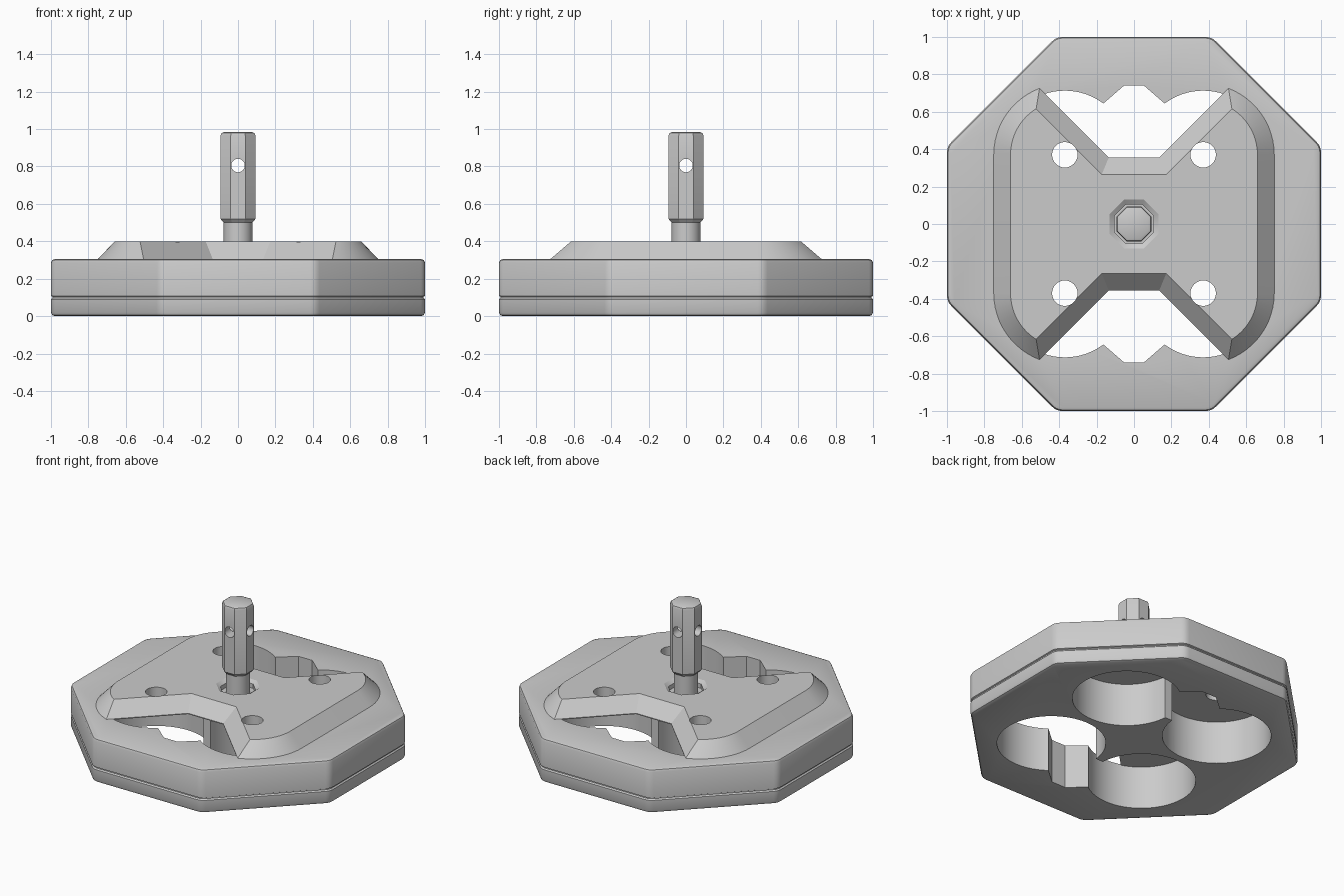
import bpy, bmesh
from math import sin, cos, asin, pi, sqrt, radians

cube = bpy.data.objects.get("Cube")
if cube:
    bpy.data.objects.remove(cube, do_unlink=True)

steel = bpy.data.materials.new("brushed_grey")
steel.use_nodes = True
GREY = (0.6, 0.6, 0.6, 1)
steel.diffuse_color = GREY
steel.node_tree.nodes["Principled BSDF"].inputs["Base Color"].default_value = GREY


def loft(name, rings):
    """Solid skinned through rings of (xy outline, z), all with equal point counts."""
    bm = bmesh.new()
    loops = [[bm.verts.new((x, y, z)) for x, y in outline] for outline, z in rings]
    n = len(loops[0])
    for low, high in zip(loops, loops[1:]):
        for i in range(n):
            j = (i + 1) % n
            bm.faces.new((low[i], low[j], high[j], high[i]))
    bm.faces.new(loops[0][::-1])
    bm.faces.new(loops[-1])
    bmesh.ops.recalc_face_normals(bm, faces=bm.faces)
    mesh = bpy.data.meshes.new(name)
    bm.to_mesh(mesh)
    bm.free()
    mesh.materials.append(steel)
    obj = bpy.data.objects.new(name, mesh)
    bpy.context.collection.objects.link(obj)
    return obj


def ring(r, n=48, cx=0, cy=0, turn=0.0):
    return [(cx + r * cos(turn + 2 * pi * i / n), cy + r * sin(turn + 2 * pi * i / n))
            for i in range(n)]


def octagon(apothem):
    return ring(apothem / cos(pi / 8), 8, turn=pi / 8)


def soft_octagon(apothem, soft=0.03):
    """Octagon whose corners are slightly rounded."""
    pts = octagon(apothem)
    out = []
    for i, p in enumerate(pts):
        ends = []
        for q in (pts[i - 1], pts[(i + 1) % 8]):
            f = soft / sqrt((q[0] - p[0]) ** 2 + (q[1] - p[1]) ** 2)
            ends.append((p[0] + (q[0] - p[0]) * f, p[1] + (q[1] - p[1]) * f))
        a, b = ends
        for t in (0, 0.33, 0.67, 1):
            out.append(tuple((1 - t) ** 2 * a[k] + 2 * t * (1 - t) * p[k] + t * t * b[k]
                             for k in (0, 1)))
    return out


def cut(obj, cutters):
    """Subtract and discard the cutters."""
    for c in cutters:
        c.hide_render = True
        mod = obj.modifiers.new("cut", "BOOLEAN")
        mod.operation, mod.solver, mod.object = "DIFFERENCE", "EXACT", c
        with bpy.context.temp_override(object=obj, active_object=obj):
            bpy.ops.object.modifier_apply(modifier=mod.name)
        bpy.data.objects.remove(c, do_unlink=True)


def finish(obj):
    bpy.ops.object.select_all(action="DESELECT")
    obj.select_set(True)
    bpy.context.view_layer.objects.active = obj
    bpy.ops.object.shade_smooth_by_angle(angle=radians(30))


C = 0.37           # centre of the bores on both axes
BODY_TOP = 0.305
PLATE_TOP = 0.398
SIGNS = [(sx, sy) for sx in (-1, 1) for sy in (-1, 1)]

# Octagonal body with softened rims and a fine seam groove
body_profile = [(0.02, 0), (0.006, 0.006), (0, 0.02), (0, 0.09), (0.008, 0.098),
                (0.008, 0.104), (0, 0.108), (0, 0.285), (0.006, 0.299), (0.02, BODY_TOP)]
body = loft("body", [(soft_octagon(1 - d), z) for d, z in body_profile])

# Four large bores, joined in pairs by keyed slots at front and back
cutters = [loft("bore_cutter", [(ring(0.343, 72, sx * C, sy * C), z) for z in (-0.1, 0.5)])
           for sx, sy in SIGNS]
half_slot = [(0.1, 0.34), (0.2, 0.613), (0.053, 0.74)]
slot = half_slot + [(-x, y) for x, y in reversed(half_slot)]
for s in (-1, 1):
    cutters.append(loft("slot_cutter", [([(x, s * y) for x, y in slot], z)
                                        for z in (-0.1, 0.5)]))
cut(body, cutters)
finish(body)


def plate_outline(d):
    """Bow-tie outline inset by d: round lobes, diagonal sides, flat waist."""
    r, k, waist = 0.38 - d, 0.22 - sqrt(2) * d, 0.355 - d
    end = pi / 4 + asin(k / (sqrt(2) * r))
    quad = [(C + r * cos(end * i / 12), C + r * sin(end * i / 12)) for i in range(13)]
    quad.append((waist - k, waist))
    upper = quad + [(-x, y) for x, y in reversed(quad)]
    return upper + [(x, -y) for x, y in reversed(upper)]


# Raised bow-tie plate with sloped sides, screw holes and centre recess
plate = loft("top_plate", [(plate_outline(0), BODY_TOP - 0.006),
                           (plate_outline(0), BODY_TOP),
                           (plate_outline(0.09), PLATE_TOP)])
cutters = [loft("screw_cutter", [(ring(0.068, 32, sx * C, sy * C), z) for z in (0.2, 0.5)])
           for sx, sy in SIGNS]
cutters.append(loft("recess_cutter", [(octagon(a), z) for a, z in
                                      ((0.105, 0.35), (0.105, 0.38),
                                       (0.13, PLATE_TOP), (0.13, 0.45))]))
cut(plate, cutters)
finish(plate)

# Round neck, then the octagonal drive shank with a rounded tip
neck = loft("shank_neck", [(ring(0.077), 0.335), (ring(0.077), 0.51)])
finish(neck)
shank = loft("drive_shank", [(octagon(a), z) for a, z in
                             ((0.077, 0.5), (0.094, 0.52), (0.094, 0.965),
                              (0.089, 0.978), (0.076, 0.984))])

# Cross-drilled pin holes
pins = []
for axis in (0, 1):
    pin = loft("pin_cutter", [(ring(0.036, 32), z) for z in (-0.3, 0.3)])
    pin.rotation_euler[axis] = pi / 2
    pin.location.z = 0.805
    pins.append(pin)
bpy.context.view_layer.update()
cut(shank, pins)
finish(shank)
